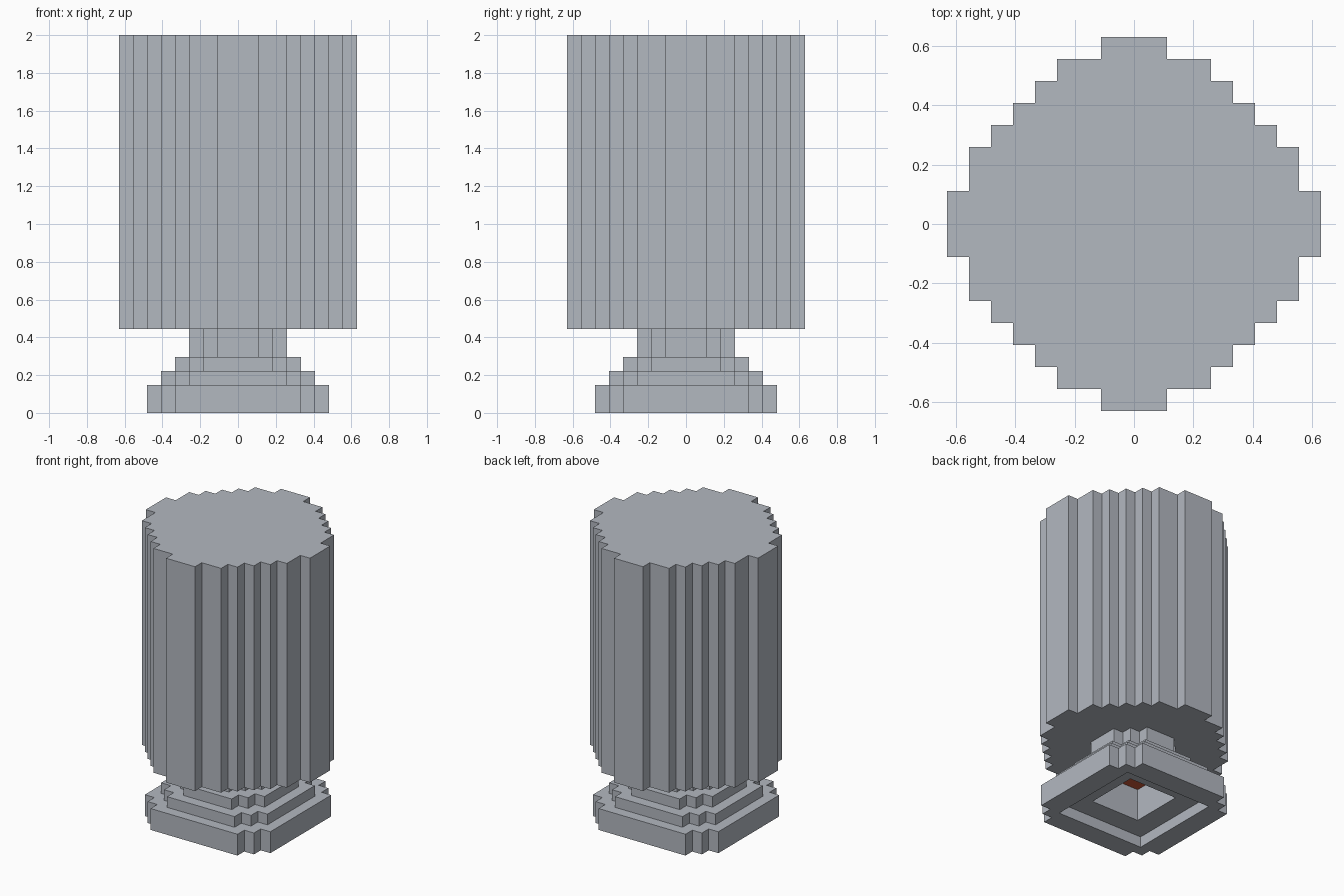
import bpy, bmesh, math

U = 2 / 27  # one block

cube = bpy.data.objects.get("Cube")
if cube:
    bpy.data.objects.remove(cube, do_unlink=True)


def material(name, colour):
    m = bpy.data.materials.new(name)
    m.use_nodes = True
    m.diffuse_color = (*colour, 1)
    for node in m.node_tree.nodes:
        if node.type == 'BSDF_PRINCIPLED':
            node.inputs["Base Color"].default_value = (*colour, 1)
    return m


grey = material("stone_grey", (0.45, 0.48, 0.53))
red = material("rust_red", (0.60, 0.10, 0.04))


def four_fold(corner):
    """Repeat the outline of one corner around the axis."""
    points = []
    for _ in range(4):
        points += corner
        corner = [(-y, x) for x, y in corner]
    return points


def stepped(half, step):
    """Square outline whose corners are cut back in two steps."""
    a, b = half - step, half - 2 * step
    return four_fold([(half, b), (a, b), (a, a), (b, a), (b, half)])


def loft(name, rings, mat, cap=False):
    """Join equal outlines at given heights into one flat-faced mesh."""
    bm = bmesh.new()
    loops = [[bm.verts.new((x * U, y * U, z * U)) for x, y in outline]
             for outline, z in rings]
    for lower, upper in zip(loops, loops[1:]):
        n = len(lower)
        for i in range(n):
            j = (i + 1) % n
            bm.faces.new((lower[i], lower[j], upper[j], upper[i]))
    if cap:
        bm.faces.new(loops[0][::-1])
        bm.faces.new(loops[-1])
    bmesh.ops.remove_doubles(bm, verts=bm.verts[:], dist=U / 100)
    if cap:
        bmesh.ops.recalc_face_normals(bm, faces=bm.faces[:])
    mesh = bpy.data.meshes.new(name)
    bm.to_mesh(mesh)
    bm.free()
    mesh.materials.append(mat)
    obj = bpy.data.objects.new(name, mesh)
    bpy.context.collection.objects.link(obj)
    return obj


# Pedestal: recess walls, underside, then the outer tiers up to the neck
recess = [(2.5, 4), (2.5, 1), (4.5, 1), (4.5, 0)]
tiers = [(6.5, 0), (6.5, 2), (5.5, 2), (5.5, 3), (4.5, 3), (4.5, 4), (3.5, 4), (3.5, 6)]
loft("pedestal",
     [(stepped(h, 0), z) for h, z in recess] + [(stepped(h, 1), z) for h, z in tiers],
     grey)

# Body: tall column with a staircase outline
stairs = [(8.5, 1.5), (7.5, 3.5), (6.5, 4.5), (5.5, 5.5), (4.5, 6.5), (3.5, 7.5), (1.5, 8.5)]
corner = [stairs[0]]
for (x0, y0), (x1, y1) in zip(stairs, stairs[1:]):
    corner += [(x1, y0), (x1, y1)]
outline = four_fold(corner)
loft("body", [(outline, 6), (outline, 27)], grey, cap=True)

# Coloured ceiling inside the pedestal recess, facing down
bpy.ops.mesh.primitive_plane_add(size=5 * U, location=(0, 0, 4 * U),
                                 rotation=(math.pi, 0, 0))
ceiling = bpy.context.object
ceiling.name = "recess_ceiling"
ceiling.data.materials.append(red)
